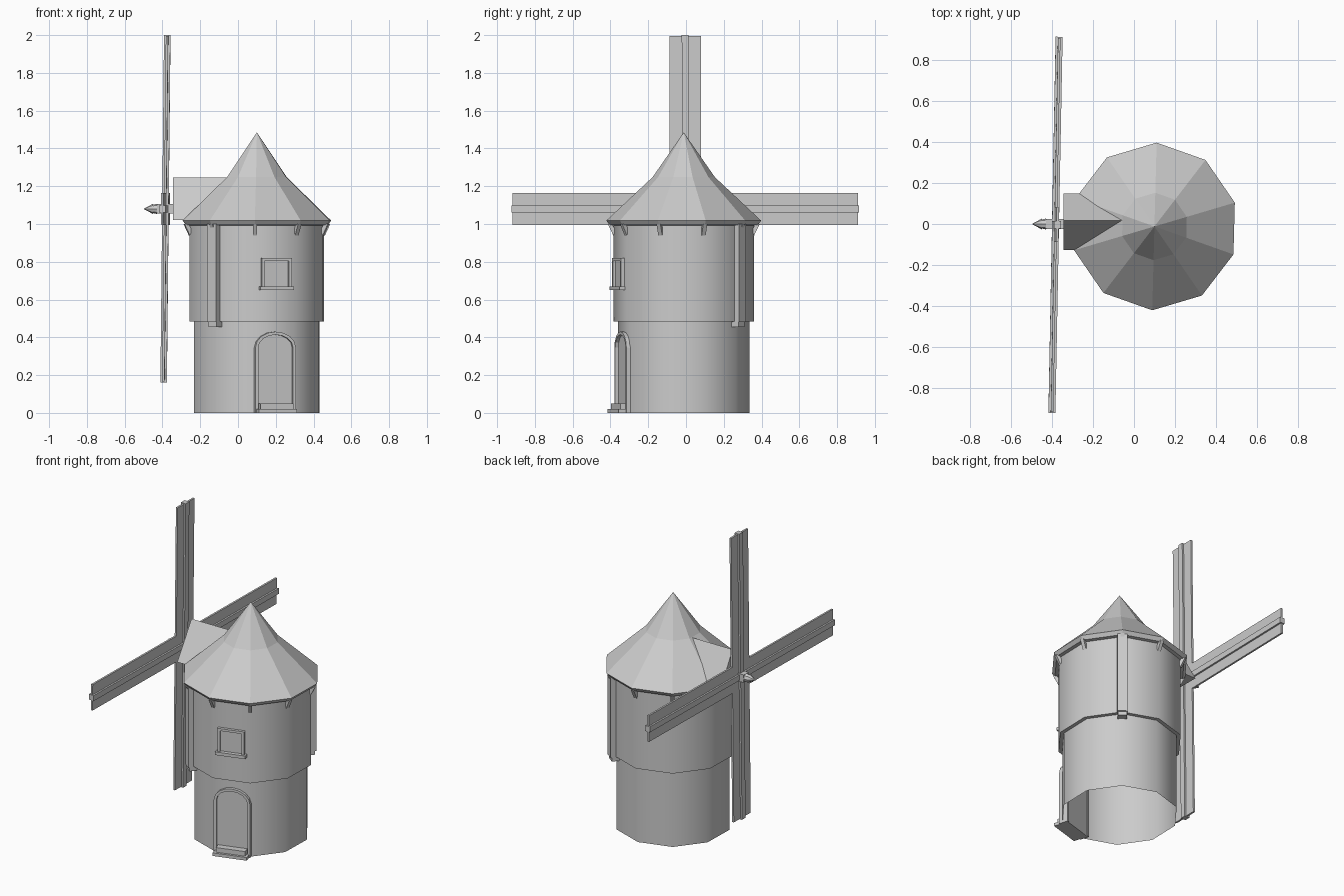
import bpy, bmesh, math
from mathutils import Matrix, Vector

if "Cube" in bpy.data.objects:
    bpy.data.objects.remove(bpy.data.objects["Cube"])

stone = bpy.data.materials.new("light_grey")
stone.use_nodes = True
GREY = (0.6, 0.6, 0.6, 1)
stone.diffuse_color = GREY
stone.node_tree.nodes["Principled BSDF"].inputs["Base Color"].default_value = GREY

CENTRE = Vector((0.10, -0.012, 0))
SIDES = 10
CORNERS = [16.5 + 36 * i for i in range(SIDES)]
FACE = -73.5          # direction of the wall with door and window


def finish(name, bm, location=CENTRE, smooth=False, closed=True):
    if closed:
        bmesh.ops.recalc_face_normals(bm, faces=bm.faces)
    mesh = bpy.data.meshes.new(name)
    bm.to_mesh(mesh)
    bm.free()
    mesh.materials.append(stone)
    obj = bpy.data.objects.new(name, mesh)
    obj.location = location
    bpy.context.collection.objects.link(obj)
    if smooth:
        bpy.ops.object.select_all(action="DESELECT")
        obj.select_set(True)
        bpy.context.view_layer.objects.active = obj
        bpy.ops.object.shade_smooth_by_angle(angle=math.radians(40))
    return obj


def lathe(name, profile, smooth):
    """Ten-sided open shell from (radius, height) pairs, bottom to top."""
    bm = bmesh.new()
    rings = [[bm.verts.new((r * math.cos(math.radians(a)), r * math.sin(math.radians(a)), z))
              for a in CORNERS] for r, z in profile]
    for low, high in zip(rings, rings[1:]):
        for i in range(SIDES):
            j = (i + 1) % SIDES
            bm.faces.new((low[i], low[j], high[j], high[i]))
    bmesh.ops.remove_doubles(bm, verts=bm.verts, dist=0.0001)
    return finish(name, bm, smooth=smooth, closed=False)


def prism(name, outline, near, far, angle):
    """Outline in (tangent, height), extruded outward from near to far."""
    bm = bmesh.new()
    base = bm.faces.new([bm.verts.new((near, t, z)) for t, z in outline])
    new = bmesh.ops.extrude_face_region(bm, geom=[base])["geom"]
    moved = [v for v in new if isinstance(v, bmesh.types.BMVert)]
    bmesh.ops.translate(bm, verts=moved, vec=(far - near, 0, 0))
    obj = finish(name, bm)
    obj.rotation_euler.z = math.radians(angle)
    return obj


def rect(t0, t1, z0, z1):
    return [(t0, z0), (t1, z0), (t1, z1), (t0, z1)]


def arch(half, spring, rise, steps=8):
    return [(half * math.cos(math.pi * i / steps), spring + rise * math.sin(math.pi * i / steps))
            for i in range(steps + 1)]


# Tower walls with a ledge under the wider upper storey
lathe("lower_wall", [(0.347, 0), (0.347, 0.485)], True)
lathe("upper_wall", [(0.34, 0.485), (0.371, 0.485), (0.371, 1.0)], True)

# Roof with a flared eave
lathe("roof", [(0.35, 0.99), (0.393, 0.995), (0.41, 1.018), (0.165, 1.248), (0, 1.485)], False)

# Gabled dormer behind the sails
prism("dormer", [(-0.16, 1.02), (0.115, 1.02), (-0.03, 1.245)], 0.12, 0.445, 180)

# Eave struts at every corner
for corner in CORNERS:
    prism("eave_strut", [(0.36, 0.965), (0.373, 0.94), (0.402, 1.0), (0.38, 1.0)],
          -0.011, 0.011, corner - 90)

# Two wall posts with small feet
for corner in (CORNERS[1], CORNERS[6]):
    prism("wall_post", rect(-0.03, 0.03, 0.48, 1.0), 0.35, 0.393, corner)
    prism("post_foot", rect(-0.027, 0.027, 0.455, 0.48), 0.33, 0.385, corner)

# Window: four frame bars and a sill
WALL = 0.353
for bar in (rect(-0.083, -0.067, 0.665, 0.82), rect(0.067, 0.083, 0.665, 0.82),
            rect(-0.067, 0.067, 0.805, 0.82)):
    prism("window_frame", bar, WALL - 0.02, WALL + 0.018, FACE)
prism("window_pane", rect(-0.067, 0.067, 0.67, 0.805), WALL - 0.02, WALL + 0.003, FACE)
prism("window_sill", rect(-0.093, 0.093, 0.65, 0.67), WALL - 0.02, WALL + 0.028, FACE)

# Door: arched surround, panel and two steps
WALL = 0.33
outer = [(0.112, 0)] + arch(0.112, 0.345, 0.085) + [(-0.112, 0)]
inner = [(-0.096, 0)] + arch(0.096, 0.345, 0.069)[::-1] + [(0.096, 0)]
prism("door_surround", outer + inner, WALL - 0.04, WALL + 0.02, FACE)
prism("door_panel", inner, WALL - 0.035, WALL + 0.003, FACE)
prism("door_step", rect(-0.105, 0.105, 0, 0.02), WALL - 0.03, WALL + 0.06, FACE)
prism("door_step_top", rect(-0.09, 0.09, 0.02, 0.05), WALL - 0.03, WALL + 0.045, FACE)

# Sails: four arms, each a spar with a thin blade on both sides
bm = bmesh.new()


def block(size, centre, turn):
    place = turn @ Matrix.Translation(centre) @ Matrix.Diagonal((*size, 1))
    bmesh.ops.create_cube(bm, size=1, matrix=place)


for quarter in range(4):
    turn = Matrix.Rotation(quarter * math.pi / 2, 4, "X")
    block((0.034, 0.036, 0.92), (0, 0, 0.46), turn)
    for side in (-1, 1):
        block((0.012, 0.068, 0.905), (0, side * 0.05, 0.4625), turn)
sails = finish("sails", bm, (-0.384, -0.004, 1.08))
sails.rotation_euler = (0, math.radians(0.6), math.radians(-1.1))

# Square axle with a pointed nose
prism("axle", rect(-0.037, 0.013, 1.055, 1.105), 0.2, 0.53, 180)
bm = bmesh.new()
bmesh.ops.create_cone(bm, cap_ends=True, segments=8, radius1=0.027, radius2=0.02, depth=0.03,
                      matrix=Matrix.Translation((0, 0, 0.015)))
bmesh.ops.create_cone(bm, cap_ends=True, segments=8, radius1=0.027, radius2=0, depth=0.05,
                      matrix=Matrix.Translation((0, 0, 0.045)))
nose = finish("axle_nose", bm, (-0.43, 0, 1.08))
nose.rotation_euler.y = math.radians(-90)
